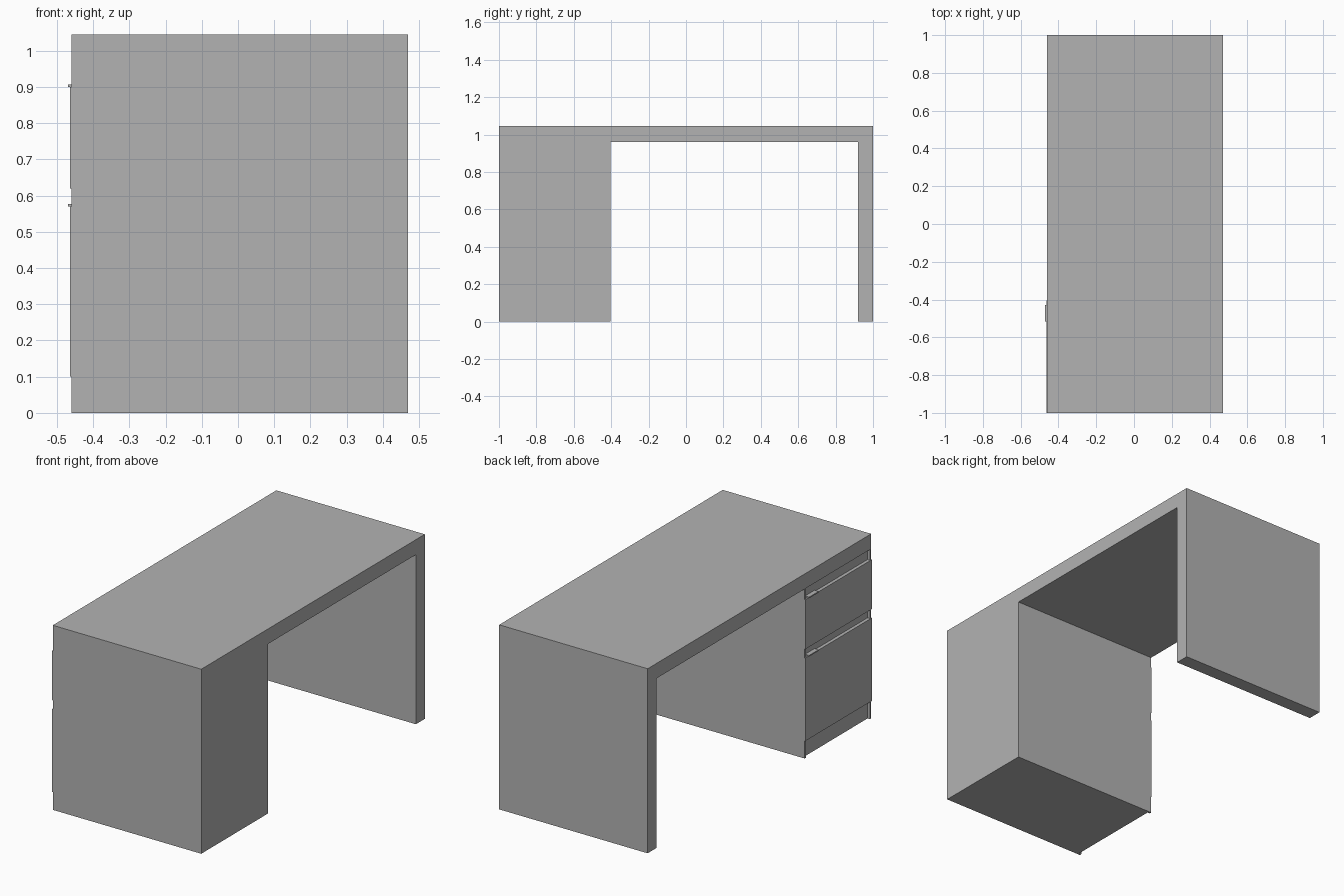
import bpy

if "Cube" in bpy.data.objects:
    bpy.data.objects.remove(bpy.data.objects["Cube"])

grey = bpy.data.materials.new("plain_grey")
grey.diffuse_color = (0.45, 0.45, 0.45, 1)
grey.use_nodes = True
grey.node_tree.nodes["Principled BSDF"].inputs["Base Color"].default_value = grey.diffuse_color


def box(name, x, y, z):
    """Axis-aligned box from (min, max) ranges."""
    bpy.ops.mesh.primitive_cube_add(
        size=1, location=[(r[0] + r[1]) / 2 for r in (x, y, z)])
    ob = bpy.context.object
    ob.name = name
    ob.scale = [r[1] - r[0] for r in (x, y, z)]
    bpy.ops.object.transform_apply(location=False, rotation=False, scale=True)
    ob.data.materials.append(grey)
    return ob


LEFT, RIGHT = -0.46, 0.47      # desk depth
RECESS = -0.445                # set-back face behind the drawer fronts
UNDER, TOP = 0.96, 1.045       # tabletop slab
CAB0, CAB1 = -1.0, -0.405      # cabinet extent
PANEL = 0.012                  # cabinet side panel thickness

# Tabletop and the slab leg at the far end
box("tabletop", (LEFT, RIGHT), (-1, 1), (UNDER, TOP))
box("leg_panel", (LEFT, RIGHT), (0.92, 1), (0, UNDER))

# Cabinet body between two thin side panels, leaving a recessed face
box("cabinet_body", (RECESS, RIGHT), (CAB0 + PANEL, CAB1 - PANEL), (0, UNDER))
box("cabinet_side_outer", (LEFT, RIGHT), (CAB0, CAB0 + PANEL), (0, UNDER))
box("cabinet_side_inner", (LEFT, RIGHT), (CAB1 - PANEL, CAB1), (0, UNDER))

# Drawer fronts: an overlay plate, a core filling the recess, and a tab pull
for label, z0, z1 in (("upper", 0.62, 0.90), ("lower", 0.10, 0.57)):
    box(label + "_drawer_front", (-0.464, LEFT), (CAB0, CAB1), (z0, z1))
    box(label + "_drawer_core", (LEFT, RECESS),
        (CAB0 + PANEL, CAB1 - PANEL), (z0, z1))
    box(label + "_drawer_pull", (-0.47, RECESS), (-0.515, -0.43), (z1, z1 + 0.007))
